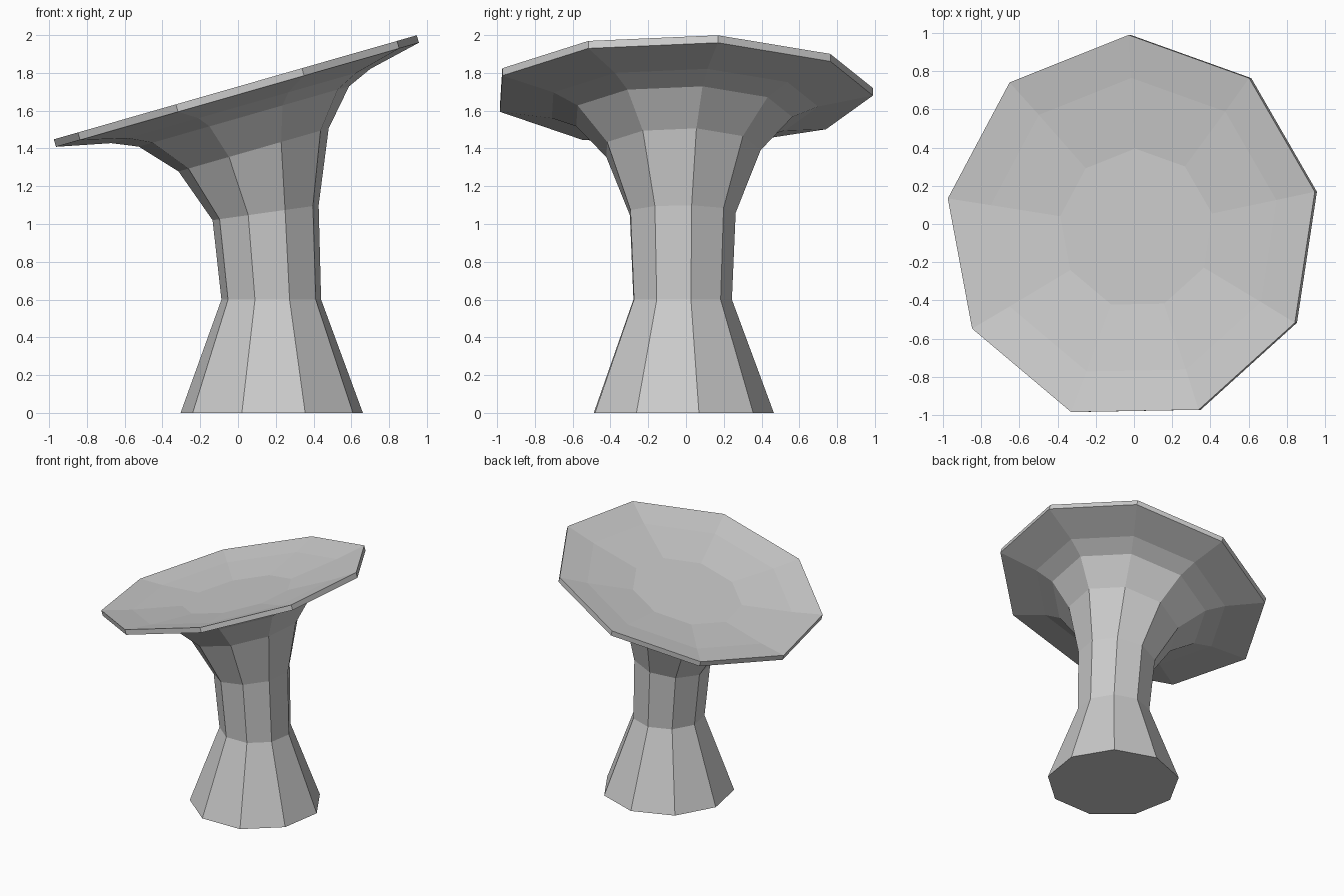
import bpy, bmesh
from math import sin, cos, radians

if "Cube" in bpy.data.objects:
    bpy.data.objects.remove(bpy.data.objects["Cube"])

SIDES, TURN, CY = 9, 11, -0.025


def ring(bm, cx, cz, r, tilt):
    # nine-sided ring, tilted so its +x side rises
    t, verts = radians(tilt), []
    for k in range(SIDES):
        a = radians(TURN + k * 360 / SIDES)
        u, v = r * cos(a), r * sin(a)
        verts.append(bm.verts.new((cx + u * cos(t), CY + v, cz + u * sin(t))))
    return verts


def on_axis(r, h):
    # ring on the slanted cap axis, h measured from the lower rim edge
    t = radians(16)
    return (-h * sin(t), 1.685 + h * cos(t), r, 16)


# (centre x, centre z, radius, tilt) from the foot to the dished top
profile = [
    (0.18, 0.0, 0.49, 0),
    (0.177, 0.6, 0.268, 0),
    (0.147, 1.06, 0.288, 8),
    on_axis(0.42, -0.304),
    on_axis(0.588, -0.12),
    on_axis(0.725, -0.062),
    on_axis(1.015, 0.0),
    on_axis(1.015, 0.041),
    on_axis(0.79, 0.0),
    on_axis(0.42, -0.045),
]

bm = bmesh.new()
rings = [ring(bm, *p) for p in profile]
for lo, hi in zip(rings, rings[1:]):
    for k in range(SIDES):
        n = (k + 1) % SIDES
        bm.faces.new((lo[k], lo[n], hi[n], hi[k]))
bm.faces.new(rings[0][::-1])
bm.faces.new(rings[-1])
bmesh.ops.recalc_face_normals(bm, faces=bm.faces)

mesh = bpy.data.meshes.new("mushroom")
bm.to_mesh(mesh)
bm.free()
bpy.context.collection.objects.link(bpy.data.objects.new("mushroom", mesh))
